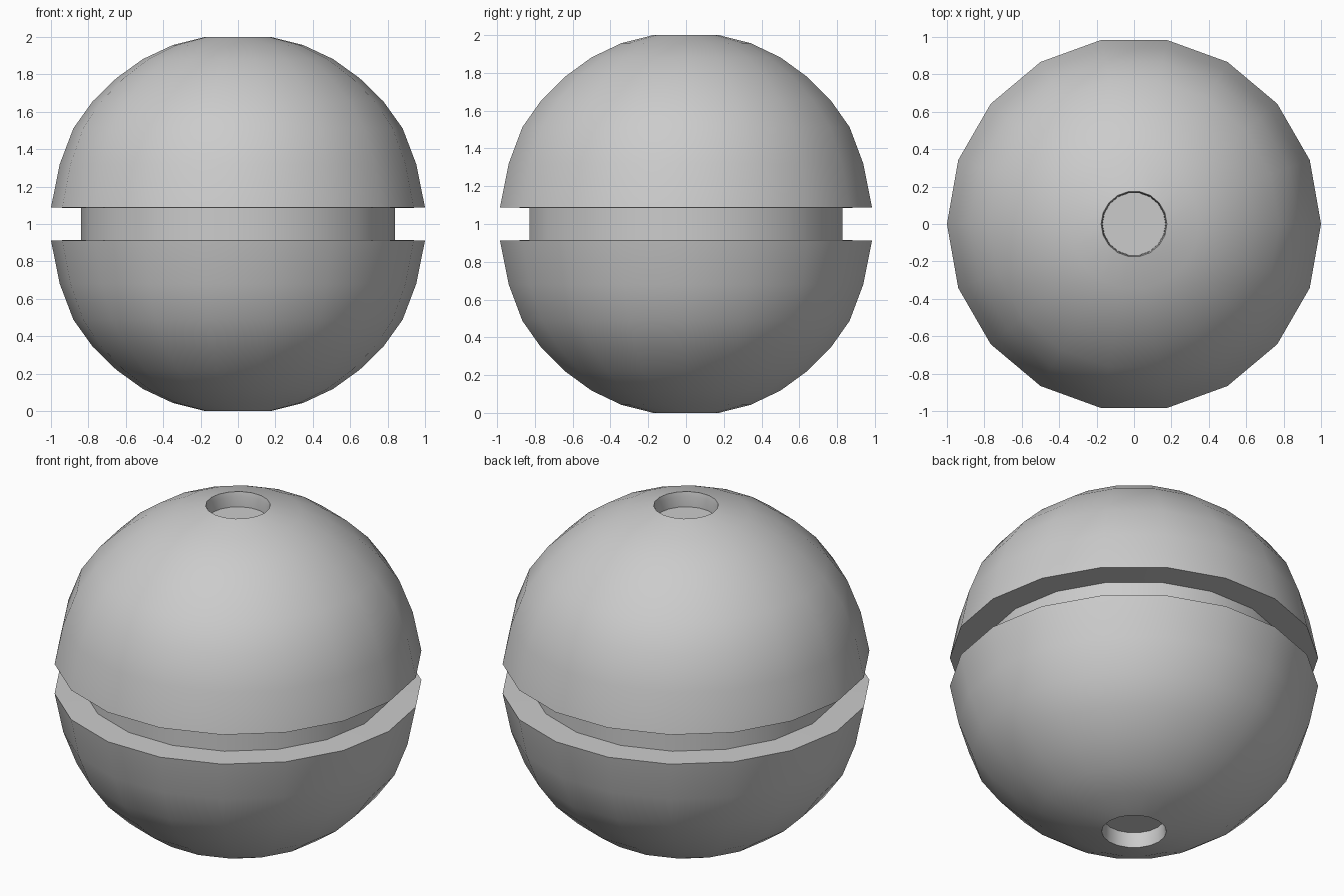
import bpy, bmesh, math

if "Cube" in bpy.data.objects:
    bpy.data.objects.remove(bpy.data.objects["Cube"])

SIDES = 18

# Upper half profile (radius, height above centre): pole recess, dome, groove wall
half = [(0.168, 0.912), (0.17, 0.973), (0.176, 1.0), (0.348, 0.957),
        (0.508, 0.882), (0.65, 0.78), (0.777, 0.656), (0.88, 0.512),
        (0.953, 0.32), (1.0, 0.088), (0.84, 0.085)]
profile = half + [(r, -h) for r, h in reversed(half)]

# Lathe the profile into a grooved ball with recessed poles
bm = bmesh.new()
rings = []
for r, h in profile:
    rings.append([bm.verts.new((r * math.cos(2 * math.pi * i / SIDES),
                                r * math.sin(2 * math.pi * i / SIDES),
                                1 + h)) for i in range(SIDES)])
for a, b in zip(rings, rings[1:]):
    for i in range(SIDES):
        j = (i + 1) % SIDES
        bm.faces.new((a[i], b[i], b[j], a[j]))

# Recess floors
bm.faces.new(rings[0])
bm.faces.new(rings[-1][::-1])
bmesh.ops.recalc_face_normals(bm, faces=bm.faces)

mesh = bpy.data.meshes.new("grooved_ball")
bm.to_mesh(mesh)
bm.free()
ball = bpy.data.objects.new("grooved_ball", mesh)
bpy.context.collection.objects.link(ball)

# Smooth domes, crisp rims
bpy.context.view_layer.objects.active = ball
ball.select_set(True)
bpy.ops.object.shade_smooth_by_angle(angle=math.radians(30))
